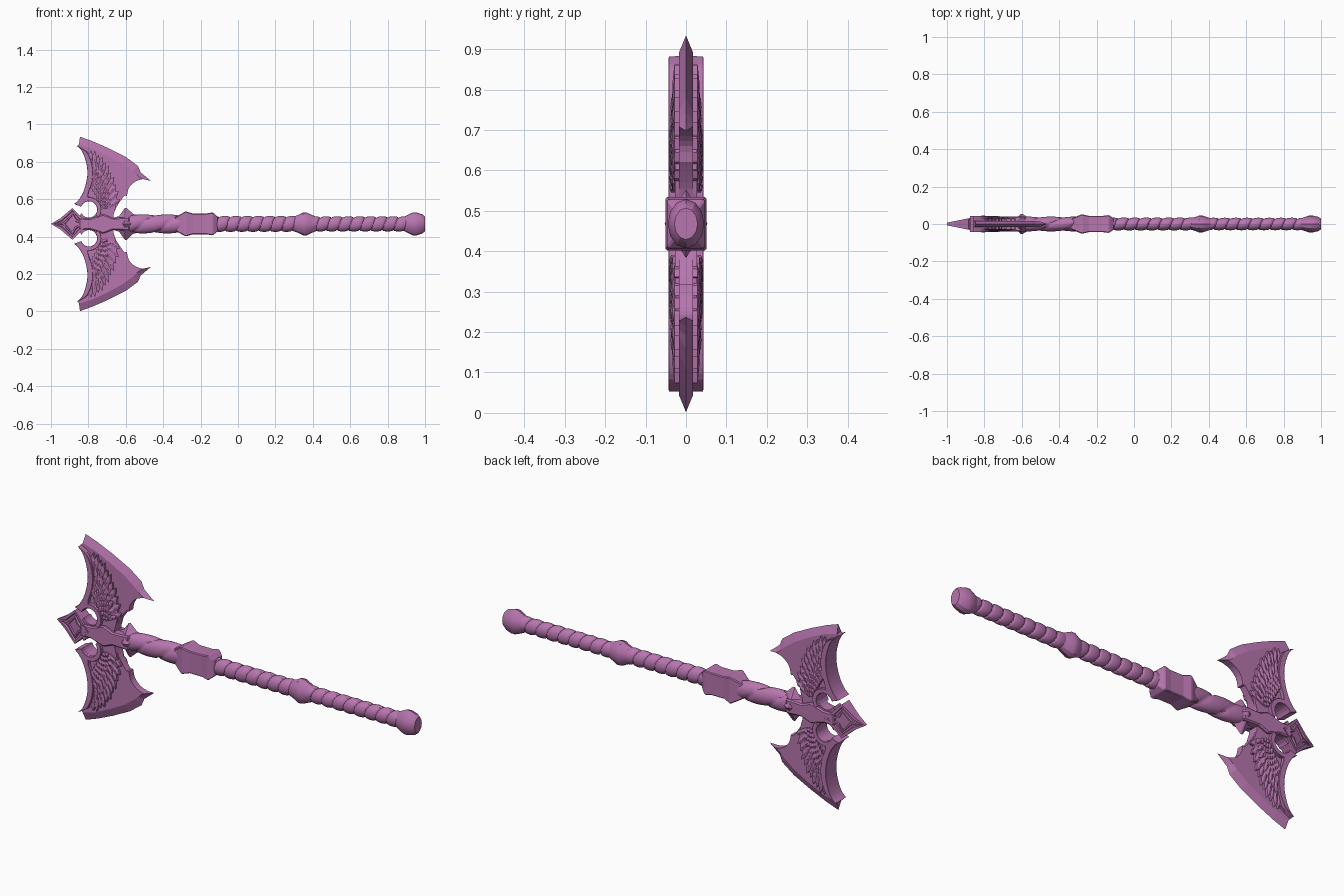
import bpy, bmesh
from math import sin, cos, pi, radians, floor
from mathutils import Vector

cube = bpy.data.objects.get("Cube")
if cube:
    bpy.data.objects.remove(cube)

AXIS = 0.468  # height of the handle axis; parts are modelled around it

mat = bpy.data.materials.new("orchid_purple")
mat.use_nodes = True
colour = (0.48, 0.18, 0.43, 1)
mat.diffuse_color = colour
mat.node_tree.nodes["Principled BSDF"].inputs["Base Color"].default_value = colour


def finish(name, bm, mirror="", bevel=0, smooth=0):
    bmesh.ops.recalc_face_normals(bm, faces=bm.faces)
    mesh = bpy.data.meshes.new(name)
    bm.to_mesh(mesh)
    bm.free()
    mesh.materials.append(mat)
    ob = bpy.data.objects.new(name, mesh)
    ob.location.z = AXIS
    bpy.context.collection.objects.link(ob)
    if smooth:
        bpy.ops.object.select_all(action="DESELECT")
        ob.select_set(True)
        bpy.context.view_layer.objects.active = ob
        bpy.ops.object.shade_smooth_by_angle(angle=radians(smooth))
    if bevel:
        mod = ob.modifiers.new("Bevel", "BEVEL")
        mod.width = bevel
        mod.segments = 1
        mod.limit_method = "ANGLE"
    if mirror:
        mod = ob.modifiers.new("Mirror", "MIRROR")
        mod.use_axis = ("X" in mirror, "Y" in mirror, "Z" in mirror)
        mod.use_mirror_merge = False
    return ob


def add_prism(bm, pts, t):
    """Solid slab from an outline in x and z, between y = -t and t."""
    front = [bm.verts.new((x, -t, z)) for x, z in pts]
    back = [bm.verts.new((x, t, z)) for x, z in pts]
    n = len(pts)
    caps = [bm.faces.new(front), bm.faces.new(back[::-1])]
    for i in range(n):
        j = (i + 1) % n
        bm.faces.new((front[i], back[i], back[j], front[j]))
    return caps


def prism(name, pts, t, **kw):
    bm = bmesh.new()
    add_prism(bm, pts, t)
    return finish(name, bm, **kw)


def curve(pts, n=4):
    """Catmull-Rom curve through the points."""
    p = [Vector(q) for q in [pts[0]] + pts + [pts[-1]]]
    out = []
    for a, b, c, d in zip(p, p[1:], p[2:], p[3:]):
        for k in range(n):
            t = k / n
            out.append((2 * b + (c - a) * t + (2 * a - 5 * b + 4 * c - d) * t ** 2
                        + (3 * b - a - 3 * c + d) * t ** 3) / 2)
    return [tuple(v) for v in out + [p[-1]]]


def arc(cx, cz, r, a0, a1, n=16):
    return [(cx + r * cos(radians(a0 + (a1 - a0) * i / n)),
             cz + r * sin(radians(a0 + (a1 - a0) * i / n))) for i in range(n + 1)]


def loft(name, xs, radius, ry, rz, sides, turn=0.0, **kw):
    """Rings along x; radius(x, angle) scales the elliptical section."""
    bm = bmesh.new()
    rings = []
    for i, x in enumerate(xs):
        ring = []
        for k in range(sides):
            a = 2 * pi * k / sides
            r = radius(i, x, a)
            ring.append(bm.verts.new((x, -ry * r * cos(a + turn), rz * r * sin(a + turn))))
        rings.append(ring)
    for p, q in zip(rings, rings[1:]):
        for k in range(sides):
            m = (k + 1) % sides
            bm.faces.new((p[k], p[m], q[m], q[k]))
    bm.faces.new(rings[0])
    bm.faces.new(rings[-1])
    return finish(name, bm, **kw)


def lathe(name, profile, ry, rz, sides, **kw):
    return loft(name, [p[0] for p in profile], lambda i, x, a: profile[i][1], ry, rz, sides, **kw)


def wrap(name, x0, x1, pitch, ry, rz, starts=1):
    """Handle with a spiral band wound round it."""
    n = int((x1 - x0) / pitch * 12)

    def radius(i, x, a):
        f = x / pitch - starts * a / (2 * pi)
        f -= floor(f)
        return 0.8 if f < 0.12 else 0.9 + 0.1 * sin(pi * (f - 0.12) / 0.88) + 0.03 * f
    return loft(name, [x0 + (x1 - x0) * i / n for i in range(n + 1)], radius, ry, rz, 28, smooth=35)


# Handle, knobs and collar
wrap("lower_grip", 0.39, 0.92, 0.06, 0.033, 0.040)
wrap("upper_grip", -0.14, 0.33, 0.06, 0.034, 0.042)
wrap("neck_binding", -0.58, -0.30, 0.13, 0.039, 0.050, starts=2)
lathe("pommel", [(0.885, .6), (0.915, .85), (0.935, 1), (0.955, 1), (0.985, .85), (1, .64)],
      0.045, 0.061, 12, smooth=25)
lathe("middle_knob", [(0.295, .62), (0.33, .84), (0.347, 1), (0.367, 1), (0.39, .82), (0.42, .62)],
      0.045, 0.061, 12, smooth=25)
lathe("collar", [(-0.34, .5), (-0.28, 1), (-0.24, .83), (-0.17, .83), (-0.135, .92), (-0.11, .6)],
      0.052 * 2 ** .5, 0.067 * 2 ** .5, 4, turn=pi / 4, bevel=0.004)

# Socket with a four pointed boss
lathe("socket_boss", [(-0.70, .25), (-0.635, .5), (-0.605, 1), (-0.595, 1), (-0.56, .62), (-0.49, .45)],
      0.053, 0.085, 4)
spine = [(-0.85, .03), (-0.79, .03), (-0.72, .052), (-0.67, .032), (-0.58, .036)]
prism("head_spine", spine + [(x, -z) for x, z in spine[::-1]], 0.041, bevel=0.006)

# Spear point with stepped diamond recesses
bm = bmesh.new()
half = [(-0.95, .03), (-0.885, .085), (-0.845, .045)]
caps = add_prism(bm, [(-1, 0)] + half + [(-0.80, 0)] + [(x, -z) for x, z in half[::-1]], 1)
for v in bm.verts:
    v.co.y *= 0.007 + (v.co.x + 1) * 0.2
bmesh.ops.recalc_face_normals(bm, faces=bm.faces)
for thick, depth in ((.014, 0), (.003, -.009), (.010, 0), (.003, .009), (.009, 0), (.002, -.007)):
    bmesh.ops.inset_region(bm, faces=caps, thickness=thick, depth=depth)
finish("spear_point", bm)

# Shared outlines of one half of the axe head
leading = curve([(-.86, .415), (-.835, .39), (-.815, .34), (-.805, .28), (-.812, .22),
                 (-.83, .165), (-.855, .125), (-.877, .107)], 3)
hole = arc(-.797, .077, .044, 160, -155)
outer = [(-.845, .466), (-.78, .443), (-.695, .406), (-.60, .358),
         (-.535, .31), (-.52, .275), (-.49, .25), (-.465, .23)]
inner = [(-.85, .425), (-.78, .405), (-.705, .37), (-.62, .325),
         (-.56, .28), (-.54, .262), (-.525, .248), (-.51, .24)]
trailing = curve([(-.51, .24), (-.55, .226), (-.583, .193), (-.594, .15)], 3)[1:]
trailing += curve([(-.607, .152), (-.622, .132), (-.652, .086), (-.668, .04)], 3) + [(-.66, 0)]
root = [(-.84, 0), (-.845, .045)]

# Blade plate and its sharpened edge
T = 0.017
prism("blade_plate", inner + trailing + root + hole[::-1] + leading[::-1], T, mirror="Z")
bm = bmesh.new()
rows = [[bm.verts.new(c) for c in ((a[0], -T, a[1]), (b[0], 0, b[1]), (a[0], T, a[1]))]
        for a, b in zip(inner, outer)]
for p, q in zip(rows, rows[1:]):
    for k in range(3):
        m = (k + 1) % 3
        bm.faces.new((p[k], p[m], q[m], q[k]))
bm.faces.new(rows[0])
bm.faces.new(rows[-1])
finish("blade_edge", bm, mirror="Z")

# Wing body and raised rim that curls round the hole
wing_back = curve([(-.82, .395), (-.785, .37), (-.73, .315), (-.685, .25),
                   (-.655, .18), (-.65, .11), (-.665, .05)], 2)
prism("wing_body", wing_back + [(-.67, 0)] + root + hole[::-1] + leading[::-1], 0.027, mirror="Z")
rim_inner = curve([(-.848, .41), (-.81, .385), (-.787, .34), (-.776, .28),
                   (-.782, .22), (-.80, .165)], 3)
prism("wing_rim", leading + arc(-.797, .077, .044, 160, -40)
      + arc(-.797, .077, .066, -40, 95) + rim_inner[::-1], 0.043, mirror="Z", bevel=0.004)


# Feathers: pointed leaves with a raised middle, in overlapping layers
def feather(bm, start, tip, w, base, height):
    a, b = Vector(start), Vector(tip)
    d = b - a
    side = Vector((d.y, -d.x)).normalized() * w
    line = [a - side * .6, a + d * .55 - side, a + d * .8 - side * .8, b,
            a + d * .7 + side, a + side * .6]
    low = [bm.verts.new((p.x, -0.012, p.y)) for p in line]
    top = [bm.verts.new((p.x, -base, p.y)) for p in line]
    mid = a + d * .6
    peak = bm.verts.new((mid.x, -base - height, mid.y))
    bm.faces.new(low)
    for i in range(len(line)):
        j = (i + 1) % len(line)
        bm.faces.new((low[i], low[j], top[j], top[i]))
        bm.faces.new((top[i], top[j], peak))


def fan(t, reach):
    """Point in the wing: t runs from the rim to the trailing edge."""
    near = Vector((-.785, .19)).lerp(Vector((-.715, .06)), t)
    far = Vector((-.80, .40)) * (1 - t) ** 2 + Vector((-.675, .36)) * 2 * t * (1 - t) \
        + Vector((-.628, .115)) * t * t
    return near.lerp(far, reach)


for name, count, r0, r1, w, base in (("long_feathers", 11, .45, 1.0, .0125, .028),
                                     ("middle_feathers", 10, .25, .72, .011, .032)):
    bm = bmesh.new()
    for i in range(count):
        t = (i + .4) / count
        feather(bm, fan(t, r0), fan(t + .02, r1 + .04 * (i % 2)), w, base + .001 * (i % 2), .005)
    finish(name, bm, mirror="YZ")

bm = bmesh.new()
for row in range(5):
    for i in range(7):
        t = (i + .3 + .5 * (row % 2)) / 7.5
        feather(bm, fan(t, .02 + .09 * row), fan(t, .18 + .09 * row), .0095, .038 - .001 * row, .004)
finish("small_scales", bm, mirror="YZ")
